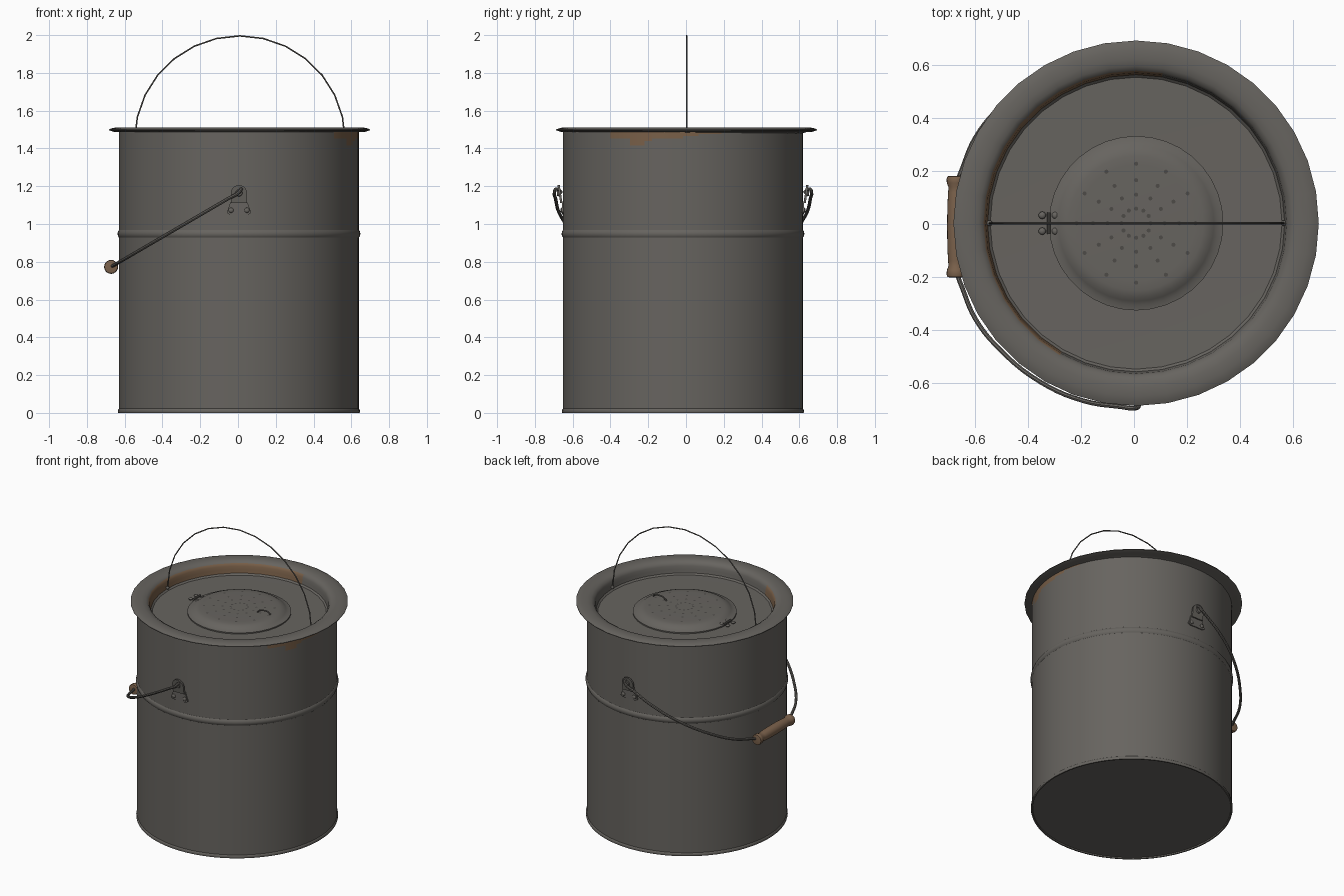
import bpy, bmesh, math
from mathutils import Vector, Matrix

if "Cube" in bpy.data.objects:
    bpy.data.objects.remove(bpy.data.objects["Cube"])

BX, BY = 0.005, -0.016      # pail axis
LX, LY = 0.008, 0.003       # lid axis


def mat(name, rgb):
    m = bpy.data.materials.new(name)
    m.diffuse_color = (*rgb, 1)
    m.use_nodes = True
    m.node_tree.nodes["Principled BSDF"].inputs["Base Color"].default_value = m.diffuse_color
    return m


STEEL = mat("grey steel", (0.135, 0.127, 0.115))
RUST = mat("rust brown", (0.19, 0.115, 0.065))
WOOD = mat("grip wood", (0.20, 0.122, 0.072))
DARK = mat("hole grey", (0.075, 0.07, 0.064))


def finish(name, bm, mats, loc=(0, 0, 0), angle=35):
    bmesh.ops.recalc_face_normals(bm, faces=bm.faces)
    me = bpy.data.meshes.new(name)
    bm.to_mesh(me)
    bm.free()
    for m in mats:
        me.materials.append(m)
    ob = bpy.data.objects.new(name, me)
    ob.location = loc
    bpy.context.collection.objects.link(ob)
    smooth(ob, angle)
    return ob


def smooth(ob, angle=35):
    bpy.ops.object.select_all(action='DESELECT')
    ob.select_set(True)
    bpy.context.view_layer.objects.active = ob
    bpy.ops.object.shade_smooth_by_angle(angle=math.radians(angle))


def lathe(profile, n):
    """Revolve (radius, z) points about z."""
    bm = bmesh.new()
    rings = []
    for r, z in profile:
        if r == 0:
            rings.append([bm.verts.new((0, 0, z))] * n)
        else:
            rings.append([bm.verts.new((r * math.cos(math.tau * i / n),
                                        r * math.sin(math.tau * i / n), z)) for i in range(n)])
    for a, b in zip(rings, rings[1:]):
        for i in range(n):
            j = (i + 1) % n
            quad = list(dict.fromkeys((a[i], a[j], b[j], b[i])))
            bm.faces.new(quad)
    return bm


def wire(name, pts, radius, kind='BEZIER', res=5):
    cu = bpy.data.curves.new(name, 'CURVE')
    cu.dimensions = '3D'
    cu.bevel_depth = radius
    cu.bevel_resolution = 2
    cu.resolution_u = res
    cu.use_fill_caps = True
    sp = cu.splines.new(kind)
    if kind == 'BEZIER':
        sp.bezier_points.add(len(pts) - 1)
        for b, p in zip(sp.bezier_points, pts):
            b.co = p
            b.handle_left_type = b.handle_right_type = 'AUTO'
    else:
        sp.points.add(len(pts) - 1)
        for b, p in zip(sp.points, pts):
            b.co = (*p, 1)
    cu.materials.append(STEEL)
    ob = bpy.data.objects.new(name, cu)
    bpy.context.collection.objects.link(ob)
    bpy.ops.object.select_all(action='DESELECT')
    ob.select_set(True)
    bpy.context.view_layer.objects.active = ob
    bpy.ops.object.convert(target='MESH')
    smooth(bpy.context.view_layer.objects.active)


# pail body: bottom seam, waist bead, fine rings near the top for the rust stain
prof = [(0, 0.008), (0.628, 0.008), (0.63, 0), (0.639, 0), (0.641, 0.008), (0.639, 0.018), (0.635, 0.022),
        (0.635, 0.928), (0.64, 0.935), (0.643, 0.948), (0.64, 0.961), (0.635, 0.968), (0.635, 1.39)]
prof += [(0.635, 1.39 + 0.0125 * i) for i in range(1, 9)]
bm = lathe(prof, 96)
for f in bm.faces:
    c = f.calc_center_median()
    a = math.degrees(math.atan2(c.y, c.x))
    if -37 < a < 17 and c.z > 1.39 and c.z < 1.495:
        low = min(1.40 + abs(a + 22) * 0.008, 1.452 + max(0, a + 5) * 0.0014)
        if c.z > low:
            f.material_index = 1
finish("pail_body", bm, [STEEL, RUST], (BX, BY, 0))

# lid: rolled flange and recessed pan, rust on part of the pan wall
bm = lathe([(0.61, 1.478), (0.636, 1.487), (0.665, 1.488), (0.691, 1.496), (0.691, 1.5), (0.678, 1.506),
            (0.655, 1.511), (0.62, 1.511), (0.595, 1.506), (0.577, 1.495), (0.569, 1.478), (0.566, 1.455),
            (0.562, 1.432), (0.552, 1.422), (0.33, 1.42), (0, 1.42)], 36)
for f in bm.faces:
    c = f.calc_center_median()
    a = math.degrees(math.atan2(c.y, c.x)) % 360
    if 78 < a < 242 and c.length and 0.55 < math.hypot(c.x, c.y) < 0.58 and 1.43 < c.z < 1.49:
        f.material_index = 1
finish("lid_pan", bm, [STEEL, RUST], (LX, LY, 0))

# raised vent cap with rings of small holes
TOP = 1.458
finish("vent_cap", lathe([(0.33, 1.418), (0.33, 1.428), (0.31, 1.432), (0.295, 1.441), (0.28, 1.451),
                          (0.255, 1.457), (0.22, TOP), (0, TOP)], 36), [STEEL], (LX, LY, 0))
bm = bmesh.new()
for r in (0.055, 0.108, 0.163, 0.225):
    for k in range(12):
        a = math.tau * k / 12
        bmesh.ops.create_circle(bm, cap_ends=True, segments=8, radius=0.008,
                                matrix=Matrix.Translation((r * math.cos(a), r * math.sin(a), TOP + 0.001)))
finish("vent_holes", bm, [DARK], (LX, LY, 0))

# cap hinge: two leaves, pin and rivets
bm = bmesh.new()
for s in (-1, 1):
    for x in (-0.355, -0.305):
        bmesh.ops.create_uvsphere(bm, u_segments=10, v_segments=6, radius=0.014,
                                  matrix=Matrix.Translation((x, s * 0.03, 1.43)) @ Matrix.Diagonal((1, 1, 0.6, 1)))
bmesh.ops.create_cone(bm, cap_ends=True, segments=10, radius1=0.007, radius2=0.007, depth=0.08,
                      matrix=Matrix.Translation((-0.33, 0, 1.436)) @ Matrix.Rotation(math.pi / 2, 4, 'X'))
finish("cap_hinge", bm, [STEEL], (LX, LY, 0))

# small pull on the cap
wire("cap_pull", [(0.15, LY, TOP), (0.165, LY, 1.475), (0.20, LY, 1.483), (0.235, LY, 1.48), (0.25, LY, 1.468)], 0.005)

# tall wire hoop over the lid
hoop = [(0.01 + 0.557 * math.cos(math.pi * i / 14), LY, 1.443 + 0.553 * math.sin(math.pi * i / 14)) for i in range(15)]
wire("lid_hoop", hoop, 0.004, 'POLY')
bm = bmesh.new()
for s in (-1, 1):
    bmesh.ops.create_uvsphere(bm, u_segments=10, v_segments=6, radius=0.011,
                              matrix=Matrix.Translation((s * 0.557, 0, 1.443)))
finish("hoop_eyelets", bm, [STEEL], (0.01, LY, 0))


# pail ears: base plate with rivets and an arched lug, on both sides
def plate(bm, outline, y0, y1, lean=0.0):
    zb = min(z for _, z in outline)
    a, b = ([bm.verts.new((x, y + lean * (z - zb), z)) for x, z in outline] for y in (y0, y1))
    bm.faces.new(a)
    bm.faces.new(b)
    n = len(outline)
    for i in range(n):
        j = (i + 1) % n
        bm.faces.new((a[i], a[j], b[j], b[i]))


for side, s in (("front", -1), ("back", 1)):
    bm = bmesh.new()
    plate(bm, [(-0.065, 1.06), (-0.05, 1.05), (0.05, 1.05), (0.065, 1.06), (0.05, 1.10),
               (0.045, 1.12), (-0.045, 1.12), (-0.05, 1.10)], 0.63, 0.641)
    arch = [(-0.043, 1.11), (0.043, 1.11)]
    arch += [(0.043 * math.cos(math.pi * i / 10), 1.163 + 0.043 * math.sin(math.pi * i / 10)) for i in range(11)]
    plate(bm, arch, 0.638, 0.65, 0.15)
    for x in (-0.042, 0.042):
        bmesh.ops.create_uvsphere(bm, u_segments=10, v_segments=6, radius=0.014,
                                  matrix=Matrix.Translation((x, 0.641, 1.073)) @ Matrix.Diagonal((1, 0.6, 1, 1)))
    bmesh.ops.create_cone(bm, cap_ends=True, segments=14, radius1=0.02, radius2=0.016, depth=0.012,
                          matrix=Matrix.Translation((0, 0.66, 1.165)) @ Matrix.Rotation(-math.pi / 2, 4, 'X'))
    bmesh.ops.scale(bm, vec=(1, s, 1), verts=bm.verts)
    finish(side + "_ear", bm, [STEEL], (BX, BY, 0))

    # carrying bail: half of the swung-down wire from ear to grip
    flat = [(-0.05, 0.675), (-0.19, 0.653), (-0.357, 0.58), (-0.508, 0.458), (-0.60, 0.343),
            (-0.648, 0.23), (-0.668, 0.17), (-0.672, 0.0)]
    pts = [(BX, BY + s * 0.642, 1.165), (BX + 0.012, BY + s * 0.672, 1.185), (BX, BY + s * 0.68, 1.168)]
    pts += [(x, BY + s * y, 1.165 + 0.583 * x) for x, y in flat]
    wire(side + "_bail", pts, 0.009)

# turned wooden grip along y
half = [(0.024, 0.192), (0.034, 0.19), (0.037, 0.18), (0.036, 0.165), (0.030, 0.15), (0.031, 0.13),
        (0.034, 0.08)]
prof = [(0, 0.192)] + half + [(0.035, 0)] + [(r, -z) for r, z in reversed(half)] + [(0, -0.192)]
grip = lathe(prof, 20)
bmesh.ops.rotate(grip, verts=grip.verts, matrix=Matrix.Rotation(math.pi / 2, 3, 'X'))
finish("wood_grip", grip, [WOOD], (-0.672, -0.01, 0.773))
